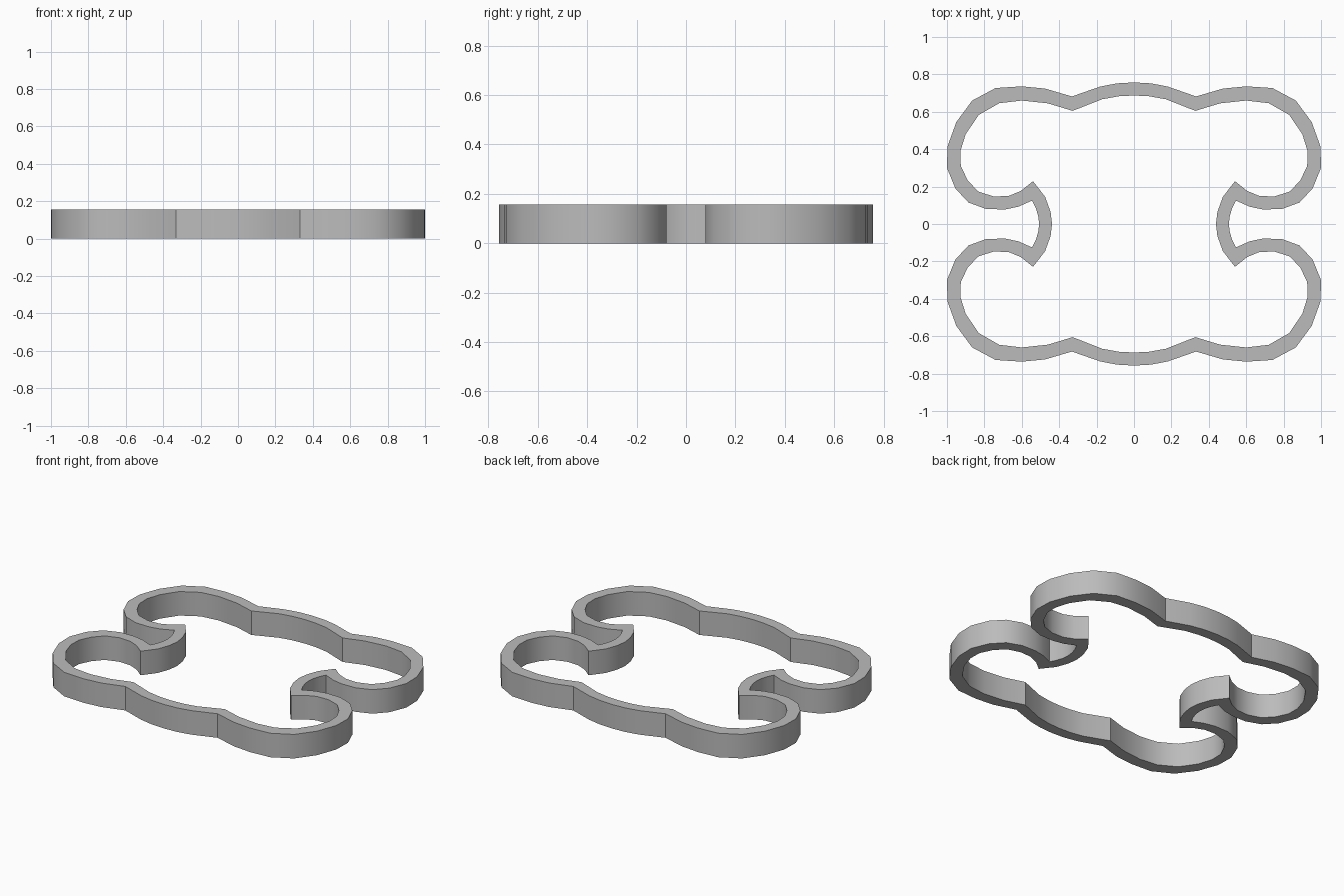
import bpy
import bmesh

HEIGHT = 0.156

# Remove the default cube
cube = bpy.data.objects.get("Cube")
if cube:
    bpy.data.objects.remove(cube, do_unlink=True)


def make_material(name, color):
    mat = bpy.data.materials.new(name)
    mat.use_nodes = True
    mat.diffuse_color = color
    mat.node_tree.nodes["Principled BSDF"].inputs["Base Color"].default_value = color
    return mat


# One quarter of the wall: outer point, inner point
OUTLINE = [
    ((0, .757), (0, .687)), ((.09, .752), (.08, .683)),
    ((.18, .735), (.17, .667)), ((.332, .682), (.328, .605)),
    ((.475, .724), (.46, .645)), ((.6, .736), (.6, .66)),
    ((.74, .727), (.72, .646)), ((.865, .66), (.83, .583)),
    ((.95, .545), (.9, .48)), ((.997, .415), (.928, .39)),
    ((1, .3), (.926, .31)), ((.955, .19), (.89, .235)),
    ((.885, .115), (.834, .174)), ((.79, .08), (.75, .147)),
    ((.69, .078), (.67, .15)), ((.62, .092), (.605, .177)),
    ((.545, .125), (.54, .229)), ((.525, .085), (.475, .145)),
    ((.512, .042), (.446, .065)), ((.507, 0), (.438, 0)),
]


def build_ring_quarter(bm, outline, height):
    """Sweep a rectangular wall section along the paired outline."""
    sections = []
    for outer, inner in outline:
        corners = [(*outer, 0), (*outer, height), (*inner, height), (*inner, 0)]
        sections.append([bm.verts.new(c) for c in corners])
    for a, b in zip(sections, sections[1:]):
        for i in range(4):
            j = (i + 1) % 4
            bm.faces.new((a[i], a[j], b[j], b[i]))
    bmesh.ops.recalc_face_normals(bm, faces=bm.faces)
    # An open strip may be flipped as a whole: make the top face upwards
    bm.normal_update()
    top = max(bm.faces, key=lambda f: f.calc_center_median().z)
    if top.normal.z < 0:
        bmesh.ops.reverse_faces(bm, faces=bm.faces)


# Lobed ring wall
mesh = bpy.data.meshes.new("lobed_ring")
bm = bmesh.new()
build_ring_quarter(bm, OUTLINE, HEIGHT)
bm.to_mesh(mesh)
bm.free()
ring = bpy.data.objects.new("lobed_ring", mesh)
bpy.context.collection.objects.link(ring)
mesh.materials.append(make_material("plain grey", (0.5, 0.5, 0.5, 1)))

# Smooth curves with crisp rims and tips
bpy.ops.object.select_all(action="DESELECT")
ring.select_set(True)
bpy.context.view_layer.objects.active = ring
bpy.ops.object.shade_smooth_by_angle(angle=0.56)

# Creases where neighbouring lobes meet
for edge in mesh.edges:
    a, b = (mesh.vertices[i].co for i in edge.vertices)
    if abs(a.z - b.z) > 0.1 and abs(a.x - 0.33) < 0.01:
        edge.use_edge_sharp = True

# Mirror the quarter left to right and front to back
mirror = ring.modifiers.new("mirror", "MIRROR")
mirror.use_axis = (True, True, False)
mirror.use_clip = True
mirror.merge_threshold = 0.0005
